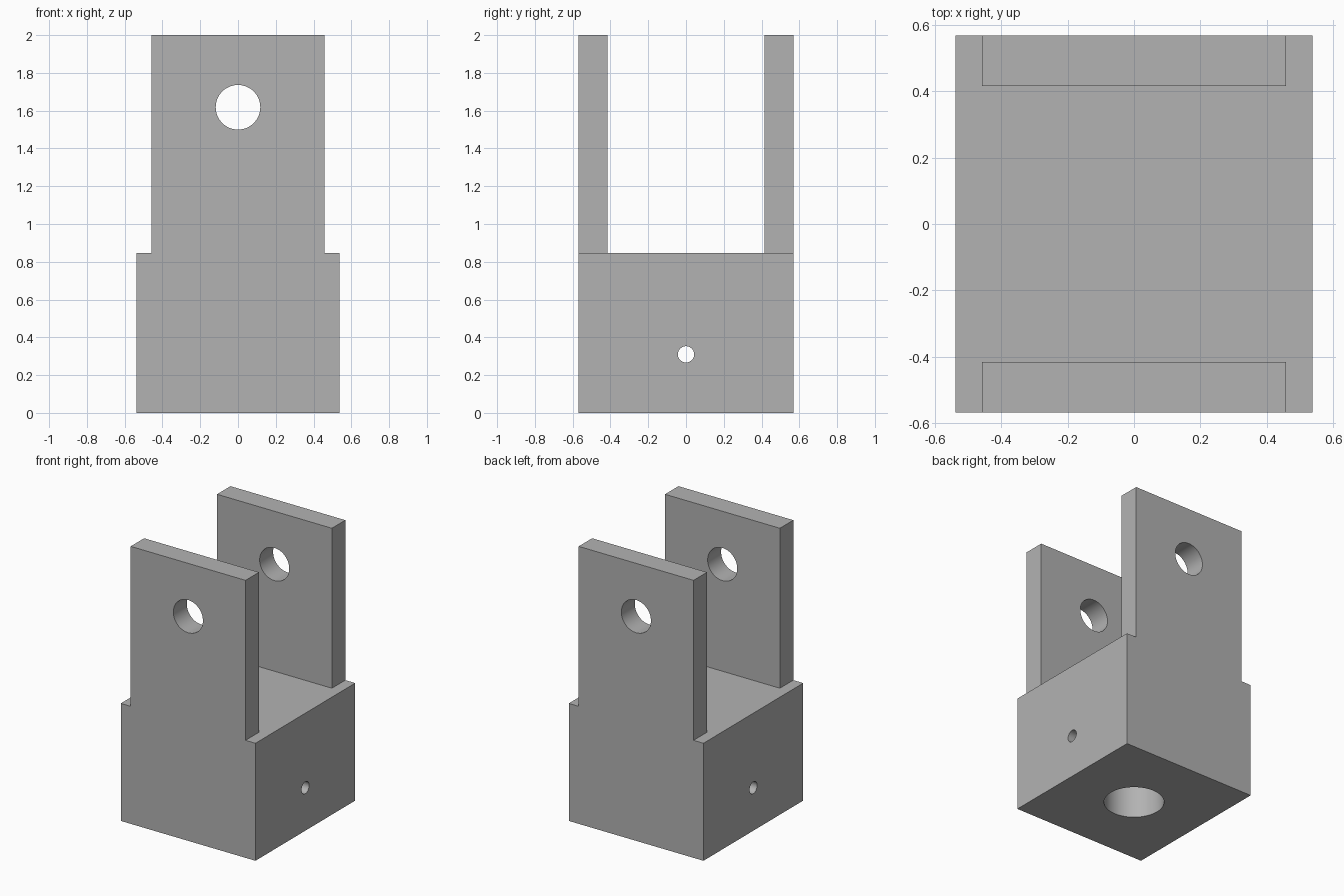
import bpy
import bmesh
from math import radians
from mathutils import Vector

cube = bpy.data.objects.get("Cube")
if cube:
    bpy.data.objects.remove(cube, do_unlink=True)

HALF_X, HALF_Y = 0.537, 0.568      # base block
BASE_TOP, TOP = 0.847, 2.0
EAR_X, EAR_IN = 0.458, 0.415       # ear half width and inner face

grey = bpy.data.materials.new("plain grey")
grey.use_nodes = True
colour = (0.448, 0.448, 0.448, 1)
grey.diffuse_color = colour
grey.node_tree.nodes["Principled BSDF"].inputs["Base Color"].default_value = colour

# Base block with its top divided, then the two ears raised from it
bm = bmesh.new()
bmesh.ops.create_cube(bm, size=1)
for v in bm.verts:
    v.co = (v.co.x * 2 * HALF_X, v.co.y * 2 * HALF_Y, (v.co.z + 0.5) * BASE_TOP)
for axis, offset in ((Vector((1, 0, 0)), EAR_X), (Vector((0, 1, 0)), EAR_IN)):
    for side in (-1, 1):
        bmesh.ops.bisect_plane(bm, geom=bm.verts[:] + bm.edges[:] + bm.faces[:],
                               plane_co=axis * offset * side, plane_no=axis)
ears = []
for f in bm.faces:
    c = f.calc_center_median()
    if f.normal.z > 0.9 and abs(c.x) < EAR_X and abs(c.y) > EAR_IN:
        ears.append(f)
raised = bmesh.ops.extrude_discrete_faces(bm, faces=ears)["faces"]
for v in {v for f in raised for v in f.verts}:
    v.co.z = TOP
bmesh.ops.dissolve_limit(bm, angle_limit=radians(1), verts=bm.verts[:], edges=bm.edges[:])
bmesh.ops.recalc_face_normals(bm, faces=bm.faces[:])
mesh = bpy.data.meshes.new("clevis_bracket")
bm.to_mesh(mesh)
bm.free()
bracket = bpy.data.objects.new("clevis_bracket", mesh)
bpy.context.collection.objects.link(bracket)
mesh.materials.append(grey)


def drill(name, radius, length, location, rotation=(0, 0, 0)):
    """Cut a round hole through the bracket."""
    bpy.ops.mesh.primitive_cylinder_add(vertices=64, radius=radius, depth=length,
                                        location=location, rotation=rotation)
    cutter = bpy.context.object
    cutter.name = name
    cutter.data.materials.append(grey)
    cutter.hide_render = True
    bpy.context.view_layer.objects.active = bracket
    mod = bracket.modifiers.new(name, 'BOOLEAN')
    mod.operation = 'DIFFERENCE'
    mod.solver = 'EXACT'
    mod.object = cutter
    bpy.ops.object.modifier_apply(modifier=mod.name)
    bpy.data.objects.remove(cutter, do_unlink=True)


# Pin holes in the ears, blind shaft socket below, cross hole through the base
drill("pin_hole", 0.118, 3, (0, 0, 1.618), (radians(90), 0, 0))
drill("shaft_socket", 0.2, 1.24, (0, 0, 0))
drill("cross_hole", 0.043, 3, (0, 0, 0.31), (0, radians(90), 0))

# Smooth hole walls, sharp edges
bpy.ops.object.select_all(action='DESELECT')
bracket.select_set(True)
bpy.context.view_layer.objects.active = bracket
bpy.ops.object.shade_smooth_by_angle(angle=radians(30))
